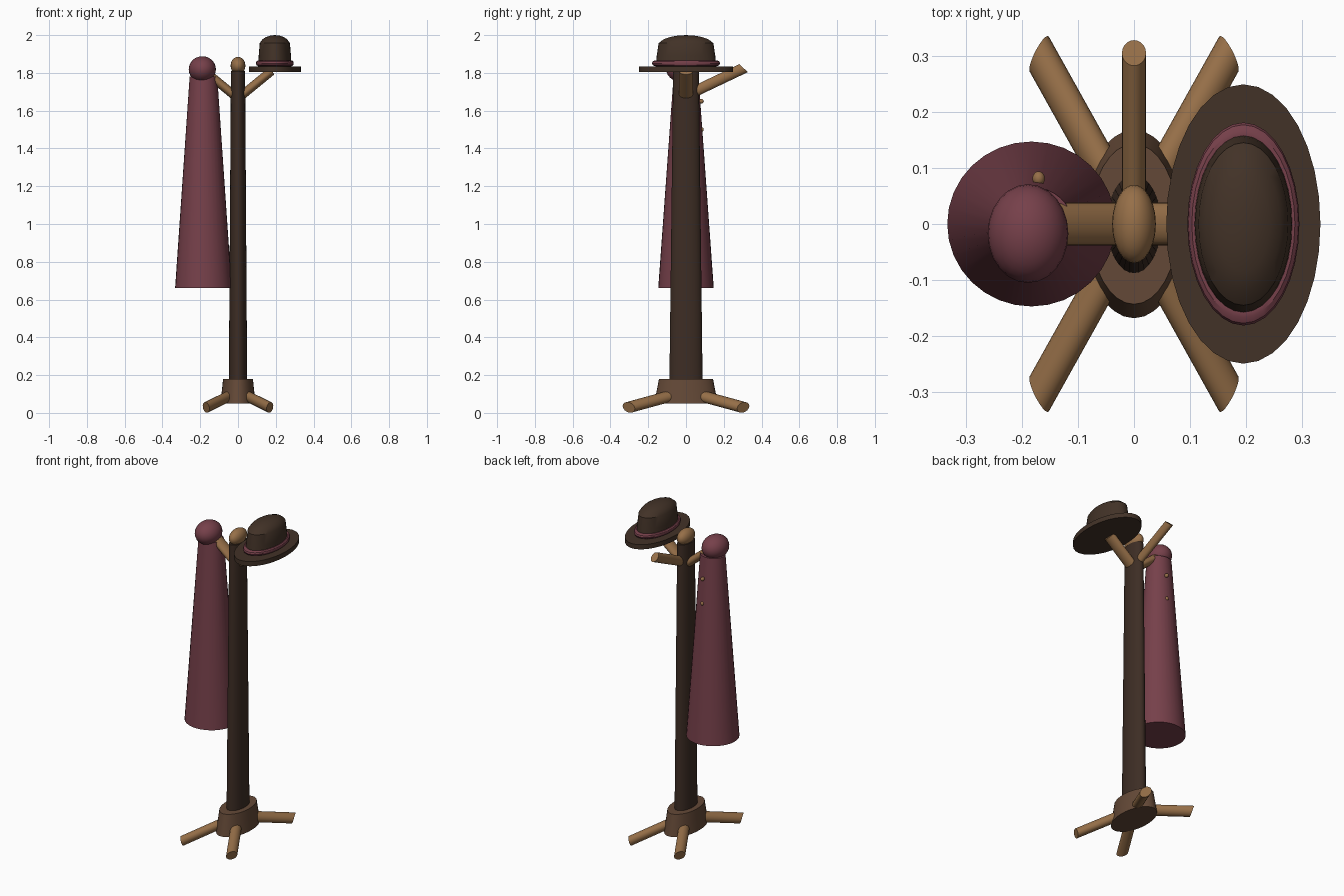
import bpy, bmesh, math
from mathutils import Vector, Matrix

if "Cube" in bpy.data.objects:
    bpy.data.objects.remove(bpy.data.objects["Cube"])

# the whole stand is squashed along x and z
S = Vector((0.552, 1.0, 0.66))


def mat(name, rgb):
    m = bpy.data.materials.new(name)
    lin = [((c / 255 + 0.055) / 1.055) ** 2.4 for c in rgb]
    m.diffuse_color = (*lin, 1)
    m.use_nodes = True
    m.node_tree.nodes["Principled BSDF"].inputs["Base Color"].default_value = m.diffuse_color
    return m


DARK = mat("dark_wood", (61, 45, 36))
BASE = mat("base_wood", (100, 73, 55))
OAK = mat("light_wood", (150, 111, 72))
CLOTH = mat("wine_cloth", (118, 64, 74))
FELT = mat("brown_felt", (66, 50, 39))


def finish(bm, name, material):
    bmesh.ops.recalc_face_normals(bm, faces=bm.faces)
    me = bpy.data.meshes.new(name)
    bm.to_mesh(me)
    bm.free()
    me.materials.append(material)
    me.polygons.foreach_set("use_smooth", [True] * len(me.polygons))
    me.set_sharp_from_angle(angle=math.radians(32))
    ob = bpy.data.objects.new(name, me)
    bpy.context.collection.objects.link(ob)
    return ob


def lathe(name, material, profile, cx=0, cy=0, sides=32, closed=False):
    """Elliptical turning: profile rows are (x radius, y radius, z)."""
    bm = bmesh.new()
    rings = []
    for rx, ry, z in profile:
        if ry == 0:
            rings.append([bm.verts.new((cx, cy, z))] * sides)
        else:
            rings.append([bm.verts.new((cx + rx * math.cos(2 * math.pi * i / sides),
                                        cy + ry * math.sin(2 * math.pi * i / sides), z))
                          for i in range(sides)])
    pairs = list(zip(rings, rings[1:]))
    if closed:
        pairs.append((rings[-1], rings[0]))
    for a, b in pairs:
        for i in range(sides):
            j = (i + 1) % sides
            bm.faces.new(list(dict.fromkeys((a[i], a[j], b[j], b[i]))))
    if not closed:
        for r in (rings[0], rings[-1]):
            if r[0] is not r[1]:
                bm.faces.new(r)
    return finish(bm, name, material)


def turned(name, material, rows, **kw):
    return lathe(name, material, [(r * S.x, r, z) for r, z in rows], **kw)


def rod(name, material, p, q, r, sides=20):
    """Cylinder built unsquashed between p and q, then squashed."""
    a = Vector([u / s for u, s in zip(p, S)])
    b = Vector([u / s for u, s in zip(q, S)])
    d = b - a
    bm = bmesh.new()
    bmesh.ops.create_cone(bm, cap_ends=True, segments=sides, radius1=r, radius2=r, depth=d.length)
    bm.transform(Matrix.Diagonal((*S, 1)) @ Matrix.Translation((a + b) / 2)
                 @ d.to_track_quat('Z', 'Y').to_matrix().to_4x4())
    return finish(bm, name, material)


def ball(name, material, c, r):
    bm = bmesh.new()
    bmesh.ops.create_uvsphere(bm, u_segments=24, v_segments=14, radius=1)
    bm.transform(Matrix.Translation(c) @ Matrix.Diagonal((*r, 1)))
    return finish(bm, name, material)


# stand
turned("base", BASE, [(0.168, 0.05), (0.143, 0.18)])
turned("pole", DARK, [(0.088, 0.15), (0.068, 1.81)])
ball("finial", OAK, (0, 0, 1.838), (0.039, 0.07, 0.047))

# splayed feet
for sx in (-1, 1):
    for sy in (-1, 1):
        rod("foot", OAK, (0, 0, 0.112), (sx * 0.169, sy * 0.303, 0.029), 0.044)

# hanging arms
rod("back_arm", OAK, (0, 0, 1.68), (0, 0.305, 1.825), 0.039)
for sx in (-1, 1):
    rod("side_arm", OAK, (0, 0, 1.665), (sx * 0.18, 0, 1.812), 0.038)

# coat with collar and buttons
lathe("coat", CLOTH, [(0.15, 0.147, 0.66), (0.073, 0.066, 1.78)], cx=-0.183)
ball("coat_collar", CLOTH, (-0.189, -0.017, 1.819), (0.072, 0.088, 0.069))
for z in (1.65, 1.50):
    ball("coat_button", OAK, (-0.17, 0.081, z), (0.011, 0.013, 0.012))

# hat
HX = 0.195
turned("hat_brim", FELT, [(0.249, 1.806), (0.249, 1.835)], cx=HX)
turned("hat_crown", FELT, [(0.161, 1.83), (0.155, 1.89), (0.145, 1.957), (0.12, 1.977),
                           (0.085, 1.99), (0.045, 1.997), (0, 2.0)], cx=HX)
turned("hat_band", CLOTH, [(0.16 + 0.021 * math.cos(t * math.pi / 5),
                            1.851 + 0.015 * math.sin(t * math.pi / 5)) for t in range(10)],
       cx=HX, closed=True)
